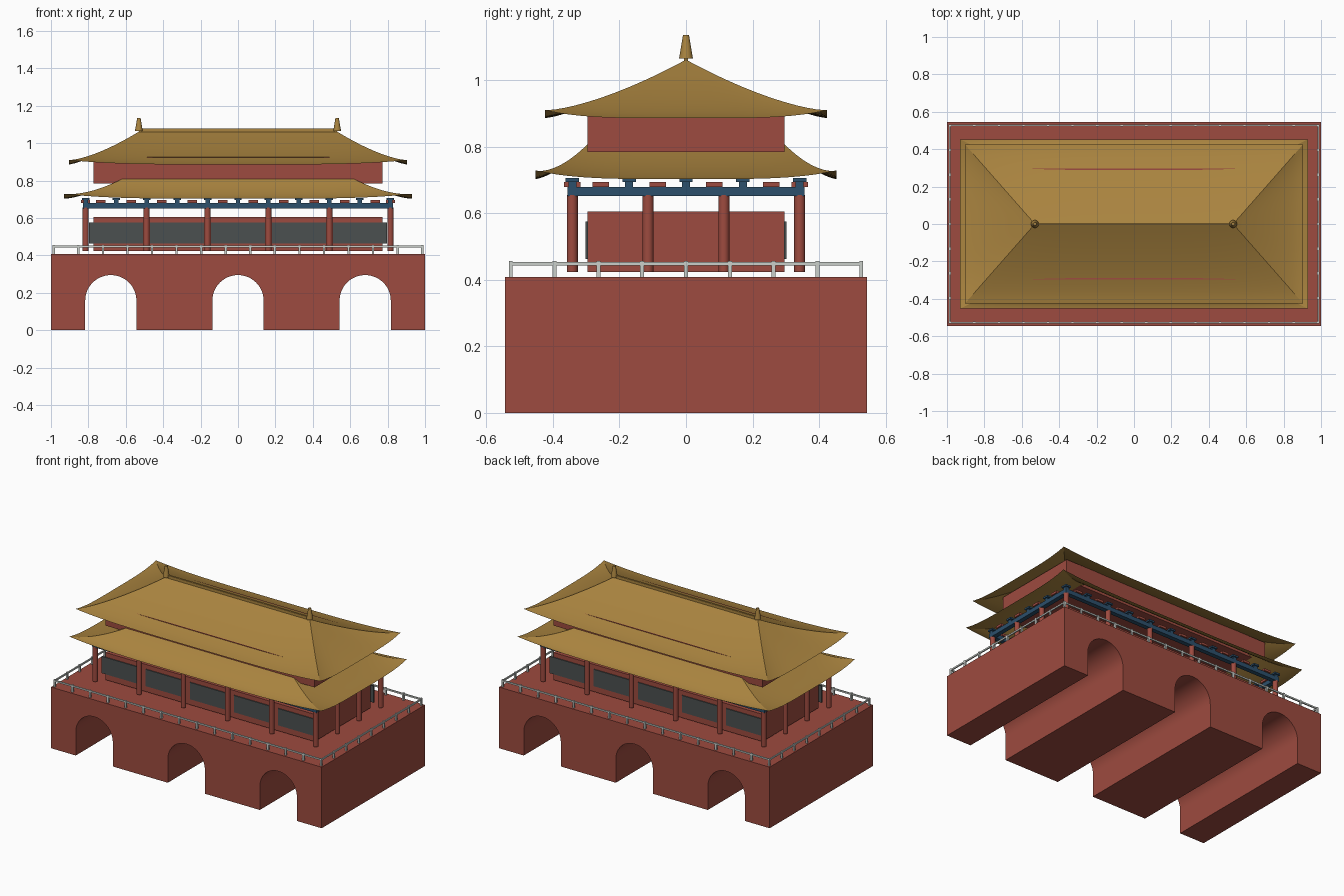
import bpy, bmesh, math
from mathutils import Matrix, Vector

cube = bpy.data.objects.get("Cube")
if cube:
    bpy.data.objects.remove(cube, do_unlink=True)


def material(name, r, g, b):
    m = bpy.data.materials.new(name)
    m.use_nodes = True
    m.diffuse_color = (r, g, b, 1)
    bsdf = next(n for n in m.node_tree.nodes if n.type == 'BSDF_PRINCIPLED')
    bsdf.inputs["Base Color"].default_value = (r, g, b, 1)
    bsdf.inputs["Roughness"].default_value = 0.8
    return m


RED = material("wall_red", 0.34, 0.07, 0.05)
GOLD = material("roof_gold", 0.40, 0.23, 0.05)
BLUE = material("beam_blue", 0.025, 0.08, 0.15)
GREY = material("window_grey", 0.07, 0.08, 0.08)
STONE = material("railing_stone", 0.60, 0.63, 0.60)


def finish(bm, name, mat, angle=30):
    """Turn a bmesh into an object, smooth except across edges sharper than angle."""
    for f in bm.faces:
        f.smooth = True
    for e in bm.edges:
        e.smooth = len(e.link_faces) == 2 and e.calc_face_angle(0) < math.radians(angle)
    mesh = bpy.data.meshes.new(name)
    bm.to_mesh(mesh)
    bm.free()
    mesh.materials.append(mat)
    obj = bpy.data.objects.new(name, mesh)
    bpy.context.scene.collection.objects.link(obj)
    return obj


def add_box(bm, half_x, half_y, z0, z1, x=0, y=0):
    m = Matrix.Translation((x, y, (z0 + z1) / 2)) @ Matrix.Diagonal((2 * half_x, 2 * half_y, z1 - z0, 1))
    bmesh.ops.create_cube(bm, size=1, matrix=m)


def add_cone(bm, r0, r1, z0, z1, x, y, sides=16):
    bmesh.ops.create_cone(bm, cap_ends=True, segments=sides, radius1=r0, radius2=r1,
                          depth=z1 - z0, matrix=Matrix.Translation((x, y, (z0 + z1) / 2)))


def box(name, mat, *args):
    bm = bmesh.new()
    add_box(bm, *args)
    return finish(bm, name, mat)


def spread(half, intervals):
    return [-half + 2 * half * i / intervals for i in range(intervals + 1)]


def perimeter(hx, hy, nx, ny):
    """Evenly spaced points round a rectangle, without repeated corners."""
    pts = [(x, s * hy) for x in spread(hx, nx) for s in (-1, 1)]
    return pts + [(s * hx, y) for y in spread(hy, ny)[1:-1] for s in (-1, 1)]


# Gate base: an arched profile extruded from front to back
ARCH_R, SPRING, DEPTH, BASE_TOP = 0.137, 0.158, 0.545, 0.408
profile = [(-1, BASE_TOP), (-1, 0)]
for cx in (-0.68, 0, 0.68):
    profile.append((cx - ARCH_R, 0))
    for i in range(25):
        a = math.pi * (1 - i / 24)
        profile.append((cx + ARCH_R * math.cos(a), SPRING + ARCH_R * math.sin(a)))
    profile.append((cx + ARCH_R, 0))
profile += [(1, 0), (1, BASE_TOP)]
bm = bmesh.new()
face = bm.faces.new([bm.verts.new((x, -DEPTH, z)) for x, z in profile])
out = bmesh.ops.extrude_face_region(bm, geom=[face])
bmesh.ops.translate(bm, vec=(0, 2 * DEPTH, 0),
                    verts=[v for v in out["geom"] if isinstance(v, bmesh.types.BMVert)])
bmesh.ops.recalc_face_normals(bm, faces=bm.faces)
finish(bm, "gate_base", RED)

# Railing round the terrace
RX, RY = 0.985, 0.527
bm = bmesh.new()
for x, y in perimeter(RX, RY, 15, 8):
    add_box(bm, 0.006, 0.006, BASE_TOP, 0.456, x, y)
finish(bm, "railing_posts", STONE)
bm = bmesh.new()
for s in (-1, 1):
    add_box(bm, RX, 0.004, 0.443, 0.453, 0, s * RY)
    add_box(bm, 0.004, RY, 0.443, 0.453, s * RX, 0)
finish(bm, "railing_bars", STONE)

# Halls
FLOOR, HALL_X, HALL_Y = 0.423, 0.773, 0.296
box("lower_hall", RED, HALL_X, HALL_Y, FLOOR, 0.605)
box("upper_hall", RED, HALL_X, HALL_Y, 0.785, 0.926)

# Window panels, one for each bay on the front and back
COL_X, COL_Y, BAY = 0.815, 0.342, 0.326
bm = bmesh.new()
for i in range(-2, 3):
    for s in (-1, 1):
        add_box(bm, 0.145, 0.004, 0.463, 0.575, i * BAY, s * (HALL_Y + 0.002))
finish(bm, "window_panels", GREY)

# Columns
bm = bmesh.new()
for x, y in perimeter(COL_X, COL_Y, 5, 3):
    add_cone(bm, 0.0165, 0.0165, FLOOR, 0.655, x, y)
finish(bm, "columns", RED)

# Beams resting on the columns
bm = bmesh.new()
for s in (-1, 1):
    add_box(bm, 0.83, 0.015, 0.652, 0.68, 0, s * COL_Y)
    add_box(bm, 0.015, 0.357, 0.652, 0.68, s * COL_X, 0)
finish(bm, "beams", BLUE)

# Eave brackets, alternating red arms and blue capped blocks
red, blue = bmesh.new(), bmesh.new()


def bracket(i, x, y):
    if i % 2:
        add_box(red, 0.025, 0.025, 0.68, 0.695, x, y)
    else:
        add_box(blue, 0.012, 0.012, 0.68, 0.695, x, y)
        add_box(blue, 0.02, 0.02, 0.695, 0.706, x, y)


for s in (-1, 1):
    for i, x in enumerate(spread(COL_X, 20)):
        bracket(i, x, s * COL_Y)
    for i, y in list(enumerate(spread(COL_Y, 8)))[1:-1]:
        bracket(i, s * COL_X, y)
finish(red, "red_brackets", RED)
finish(blue, "blue_brackets", BLUE)


def roof(name, eave, top, z_eave, rise, power, lift, cols=40, rows=14):
    """Four concave slopes whose eaves curl up at the corners."""
    bm = bmesh.new()
    for k in range(4):
        along = Vector(((1, 0), (0, 1), (-1, 0), (0, -1))[k])
        outward = Vector((along.y, -along.x))
        a, b = k % 2, 1 - k % 2
        grid = []
        for j in range(rows + 1):
            t = j / rows
            half = [e + (p - e) * t for e, p in zip(eave, top)]
            row = []
            for u in spread(1, cols):
                p = along * (u * half[a]) + outward * half[b]
                z = z_eave + rise * t ** power + lift * u ** 4 * (1 - t) ** 2
                row.append(bm.verts.new((p.x, p.y, z)))
            grid.append(row)
        for r0, r1 in zip(grid, grid[1:]):
            for i in range(cols):
                bm.faces.new((r0[i], r0[i + 1], r1[i + 1], r1[i]))
    bmesh.ops.remove_doubles(bm, verts=bm.verts, dist=0.0001)
    return finish(bm, name, GOLD, 12)


# Roofs
RIDGE = 0.53
roof("lower_roof", (0.93, 0.453), (0.61, 0.29), 0.703, 0.111, 1.5, 0.026)
roof("upper_roof", (0.903, 0.424), (RIDGE, 0), 0.886, 0.176, 1.3, 0.024)

# Ridge with a tapered finial at each end
box("roof_ridge", GOLD, RIDGE, 0.006, 1.045, 1.078)
for side, x in (("left", RIDGE), ("right", -RIDGE)):
    bm = bmesh.new()
    add_cone(bm, 0.021, 0.009, 1.065, 1.136, x, 0)
    finish(bm, side + "_finial", GOLD)
